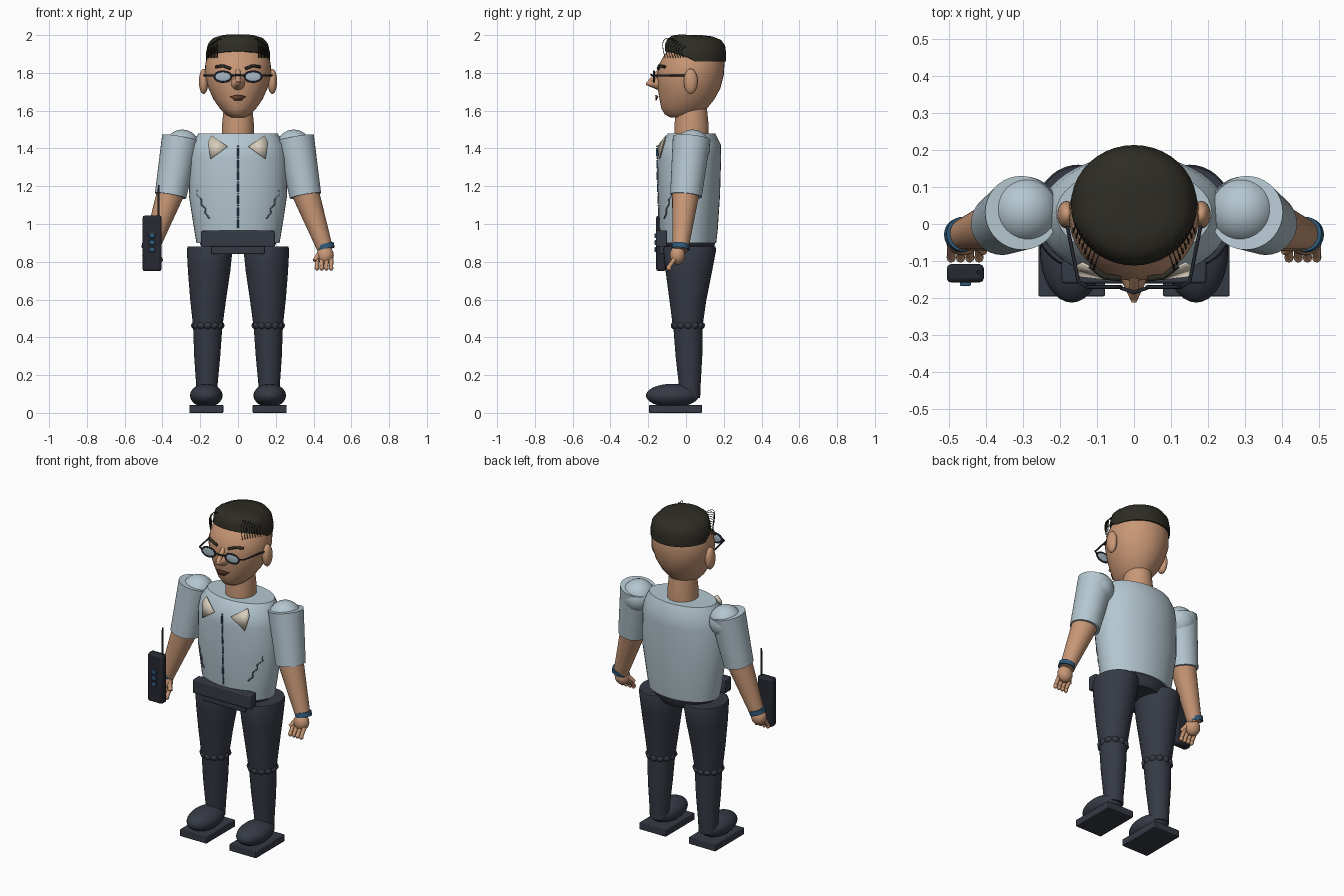
import bpy, bmesh, math
from mathutils import Vector, Matrix

cube = bpy.data.objects.get("Cube")
if cube:
    bpy.data.objects.remove(cube)


def material(name, *rgb):
    m = bpy.data.materials.new(name)
    m.use_nodes = True
    m.diffuse_color = (*rgb, 1)
    m.node_tree.nodes["Principled BSDF"].inputs["Base Color"].default_value = (*rgb, 1)
    return m


shirt = material("pale blue shirt", .46, .57, .63)
skin = material("skin", .58, .31, .18)
trousers = material("dark trousers", .036, .042, .058)
hair = material("dark hair", .027, .025, .018)
blue = material("blue trim", .03, .1, .19)
beige = material("beige collar", .68, .61, .5)
glass = material("lens grey", .38, .48, .55)
lips = material("lip brown", .14, .05, .03)
plastic = material("black plastic", .02, .022, .032)
crease = material("crease grey", .12, .17, .21)


def finish(name, bm, mat):
    """Turn a bmesh into a smooth shaded object with sharp edges kept."""
    bmesh.ops.recalc_face_normals(bm, faces=bm.faces)
    mesh = bpy.data.meshes.new(name)
    bm.to_mesh(mesh)
    bm.free()
    mesh.shade_smooth()
    mesh.set_sharp_from_angle(angle=math.radians(40))
    mesh.materials.append(mat)
    ob = bpy.data.objects.new(name, mesh)
    bpy.context.collection.objects.link(ob)
    return ob


def loft(name, mat, rings, n=40, front_lift=0):
    """Skin over elliptical rings (z, half width, front y, back y, centre x)."""
    bm = bmesh.new()
    loops = []
    for k, (z, rx, front, back, cx) in enumerate(rings):
        cy, ry = (front + back) / 2, (back - front) / 2
        loop = []
        for i in range(n):
            a = math.tau * i / n
            lift = front_lift * max(0, -math.sin(a)) ** .6 * (1 - k / (len(rings) - 1))
            loop.append(bm.verts.new((cx + rx * math.cos(a), cy + ry * math.sin(a), z + lift)))
        loops.append(loop)
    for low, high in zip(loops, loops[1:]):
        for i in range(n):
            j = (i + 1) % n
            bm.faces.new((low[i], low[j], high[j], high[i]))
    bm.faces.new(loops[0][::-1])
    bm.faces.new(loops[-1])
    return finish(name, bm, mat)


def ball(name, mat, centre, radii, segs=24):
    bm = bmesh.new()
    place = Matrix.Translation(centre) @ Matrix.Diagonal((*radii, 1))
    bmesh.ops.create_uvsphere(bm, u_segments=segs, v_segments=segs // 2, radius=1, matrix=place)
    return finish(name, bm, mat)


def limb(name, mat, start, end, r1, r2, segs=28):
    bm = bmesh.new()
    a, b = Vector(start), Vector(end)
    turn = (b - a).to_track_quat('Z', 'Y').to_matrix().to_4x4()
    bmesh.ops.create_cone(bm, cap_ends=True, segments=segs, radius1=r1, radius2=r2,
                          depth=(b - a).length, matrix=Matrix.Translation((a + b) / 2) @ turn)
    return finish(name, bm, mat)


def box(name, mat, low, high, bevel=.006):
    bm = bmesh.new()
    low, high = Vector(low), Vector(high)
    place = Matrix.Translation((low + high) / 2) @ Matrix.Diagonal((*(high - low), 1))
    bmesh.ops.create_cube(bm, size=1, matrix=place)
    ob = finish(name, bm, mat)
    mod = ob.modifiers.new("bevel", 'BEVEL')
    mod.width, mod.segments = bevel, 2
    return ob


def tube(name, mat, points, radius, closed=False, smooth=False):
    curve = bpy.data.curves.new(name, 'CURVE')
    curve.dimensions = '3D'
    curve.bevel_depth, curve.bevel_resolution = radius, 2
    curve.use_fill_caps = True
    spline = curve.splines.new('NURBS' if smooth else 'POLY')
    spline.points.add(len(points) - 1)
    for p, co in zip(spline.points, points):
        p.co = (*co, 1)
    spline.use_cyclic_u = closed
    if smooth:
        spline.use_endpoint_u = True
        spline.order_u = 3
    curve.materials.append(mat)
    ob = bpy.data.objects.new(name, curve)
    bpy.context.collection.objects.link(ob)


def plate(name, mat, points):
    bm = bmesh.new()
    bm.faces.new([bm.verts.new(p) for p in points])
    ob = finish(name, bm, mat)
    mod = ob.modifiers.new("thickness", 'SOLIDIFY')
    mod.thickness, mod.offset = .006, 0


# Torso, hips and neck
loft("shirt_body", shirt, [
    (.9, .22, -.13, .16, 0), (.97, .232, -.14, .168, 0), (1.15, .26, -.148, .18, 0),
    (1.35, .258, -.152, .186, 0), (1.42, .243, -.145, .184, 0), (1.48, .21, -.095, .155, 0)])
loft("hips", trousers, [(.84, .14, -.1, .13, 0), (.875, .19, -.125, .15, 0), (.925, .215, -.13, .157, 0)])
box("belt_plate", trousers, (-.195, -.16, .88), (.195, -.1, .965))
box("belt_flap", trousers, (-.14, -.14, .84), (.14, -.09, .885))
loft("neck", skin, [(1.45, .085, -.06, .12, 0), (1.52, .085, -.062, .12, 0), (1.62, .075, -.05, .11, 0)])

# Shirt front: dashed placket and buttons
for i in range(7):
    z = .98 + .063 * i
    tube("placket_dash", blue, [(0, -.142 - .002 * i, z), (0, -.142 - .002 * i, z + .045)], .005)
    ball("shirt_button", crease, (0, -.145 - .0015 * i, z + .054), (.005, .004, .005), 8)

# Head
loft("head", skin, [
    (1.565, .04, -.085, .03, 0), (1.58, .065, -.112, .07, 0), (1.61, .095, -.13, .11, 0),
    (1.66, .13, -.14, .15, 0), (1.72, .157, -.15, .183, 0), (1.79, .176, -.153, .2, 0),
    (1.85, .173, -.14, .204, 0), (1.885, .162, -.12, .2, 0), (1.93, .145, -.09, .18, 0),
    (1.97, .1, -.04, .13, 0)])
loft("hair_cap", hair, [
    (1.86, .17, -.112, .212, 0), (1.9, .17, -.108, .213, 0), (1.945, .16, -.1, .207, 0),
    (1.975, .135, -.075, .185, 0), (1.993, .09, -.03, .14, 0), (2, .035, .02, .085, 0)],
    front_lift=.055)
limb("nose", skin, (0, -.135, 1.745), (0, -.212, 1.742), .042, .006, 16)
limb("nose_bridge", skin, (0, -.13, 1.82), (0, -.195, 1.745), .014, .014, 12)
plate("mouth", lips, [(-.043, -.148, 1.675), (-.015, -.16, 1.682), (.015, -.16, 1.682),
                      (.043, -.148, 1.675), (.02, -.158, 1.655), (-.02, -.158, 1.655)])
tube("glasses_bridge", plastic, [(-.036, -.172, 1.785), (0, -.185, 1.79), (.036, -.172, 1.785)], .005)

# Handheld radio
box("radio_body", plastic, (-.505, -.158, .75), (-.405, -.108, 1.045), .012)
limb("radio_antenna", plastic, (-.42, -.13, 1.03), (-.42, -.13, 1.207), .006, .005, 10)
for i in range(3):
    z = .865 + .037 * i
    box("radio_button", blue, (-.47, -.167, z - .012), (-.44, -.155, z + .012), .003)

# Everything that comes in left and right pairs
for s, side in ((1, "left_"), (-1, "right_")):
    # Ears, brows and glasses
    ball(side + "ear", skin, (s * .182, .025, 1.755), (.025, .037, .067))
    tube(side + "brow", hair, [(s * .038, -.147, 1.822), (s * .08, -.142, 1.838),
                               (s * .118, -.112, 1.832)], .008)
    ball(side + "lens", glass, (s * .08, -.17, 1.78), (.043, .005, .027))
    ring = [(s * .08 + .045 * math.cos(a), -.17, 1.78 + .028 * math.sin(a))
            for a in (math.tau * i / 24 for i in range(24))]
    tube(side + "lens_frame", plastic, ring, .005, closed=True)
    tube(side + "glasses_temple", plastic,
         [(s * .125, -.17, 1.785), (s * .15, -.155, 1.787), (s * .183, .01, 1.787)], .005)

    # Loose hair strands at the temple
    for i in range(8):
        x, y = s * (.1 + .008 * i), -.1 + .014 * i
        tube(side + "hair_strand", hair,
             [(x * .8, y + .05, 1.965), (x, y + .01, 1.995 - .007 * i),
              (x + s * .01, y - .035, 1.96 - .006 * i), (x + s * .008, y - .01, 1.88)],
             .0018, smooth=True)

    # Collar and shirt creases
    plate(side + "collar", beige, [(s * .14, -.105, 1.468), (s * .055, -.15, 1.41),
                                   (s * .145, -.14, 1.345), (s * .16, -.118, 1.43)])
    zigzag = []
    for i in range(7):
        x = .22 - .011 * i + (.008 if i % 2 else -.004)
        zigzag.append((s * x, .016 - .163 * math.sqrt(1 - (x / .256) ** 2), 1.18 - .025 * i))
    tube(side + "shirt_crease", crease, zigzag, .004)

    # Arm
    ball(side + "shoulder", shirt, (s * .295, .035, 1.405), (.093, .093, .095), 32)
    limb(side + "sleeve", shirt, (s * .303, .03, 1.455), (s * .357, 0, 1.15), .1, .084, 36)
    limb(side + "forearm", skin, (s * .352, 0, 1.18), (s * .464, -.03, .86), .074, .041)
    limb(side + "wrist_band", blue, (s * .46, -.027, .892), (s * .467, -.03, .866), .047, .047)
    ball(side + "palm", skin, (s * .462, -.045, .835), (.045, .04, .05))
    for i in range(4):
        x = s * (.418 + .025 * i)
        limb(side + "finger", skin, (x, -.06, .815), (x, -.088, .775), .012, .011, 12)
        ball(side + "fingertip", skin, (x, -.09, .768), (.0125, .014, .015), 12)
    limb(side + "thumb", skin, (s * .43, -.05, .84), (s * .405, -.075, .805), .015, .011, 12)

    # Leg
    loft(side + "thigh", trousers, [
        (.46, .078, -.07, .088, s * .16), (.6, .095, -.088, .108, s * .158),
        (.75, .112, -.108, .138, s * .153), (.865, .121, -.12, .16, s * .15),
        (.88, .117, -.115, .155, s * .15)])
    loft(side + "calf", trousers, [
        (.08, .054, -.035, .075, s * .165), (.14, .056, -.037, .077, s * .165),
        (.3, .069, -.055, .086, s * .163), (.47, .078, -.068, .088, s * .16)])
    for i in range(12):
        a = math.tau * i / 12
        ball(side + "knee_fold", trousers,
             (s * .16 + .066 * math.cos(a), .01 + .068 * math.sin(a), .463), (.023, .023, .021), 12)

    # Shoe
    ball(side + "shoe", trousers, (s * .168, -.072, .092), (.086, .14, .062), 32)
    box(side + "sole", trousers, (s * .168 - .09, -.195, 0), (s * .168 + .09, .085, .042), .004)
